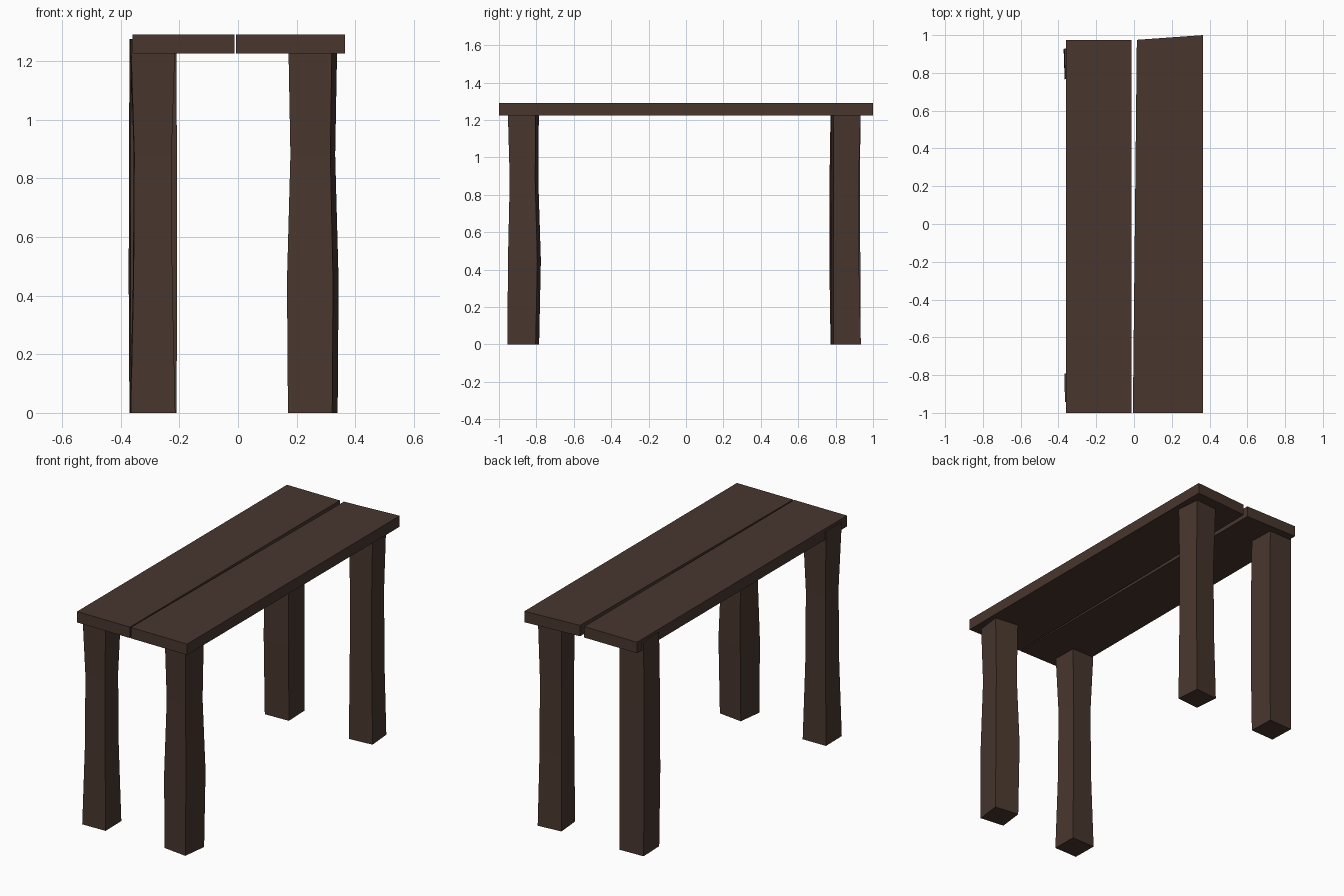
import bpy, bmesh
from math import radians
from mathutils import Matrix, Vector

cube = bpy.data.objects.get("Cube")
if cube:
    bpy.data.objects.remove(cube, do_unlink=True)

# One dark stained wood for everything
wood = bpy.data.materials.new("dark_brown_wood")
wood.use_nodes = True
color = (0.065, 0.037, 0.027, 1.0)
wood.diffuse_color = color
bsdf = next(n for n in wood.node_tree.nodes if n.type == 'BSDF_PRINCIPLED')
bsdf.inputs["Base Color"].default_value = color
bsdf.inputs["Roughness"].default_value = 0.8


def loft(name, rings):
    """Closed solid through a stack of four-cornered rings."""
    bm = bmesh.new()
    loops = [[bm.verts.new(p) for p in ring] for ring in rings]
    for low, high in zip(loops, loops[1:]):
        for i in range(4):
            j = (i + 1) % 4
            bm.faces.new((low[i], low[j], high[j], high[i]))
    bm.faces.new(loops[0][::-1])
    bm.faces.new(loops[-1])
    bmesh.ops.recalc_face_normals(bm, faces=bm.faces)
    mesh = bpy.data.meshes.new(name)
    bm.to_mesh(mesh)
    bm.free()
    mesh.materials.append(wood)
    obj = bpy.data.objects.new(name, mesh)
    bpy.context.collection.objects.link(obj)


def plank(name, outline):
    loft(name, [[(x, y, z) for x, y in outline] for z in (1.225, 1.29)])


LEVELS = (0, 0.45, 0.88, 1.275)
CORNERS = ((-0.5, -0.5), (0.5, -0.5), (0.5, 0.5), (-0.5, 0.5))


def leg(name, x, y, turn, widths, drift=(0, 0, 0, 0)):
    """Roughly hewn post, with its own width and y drift at each level."""
    rot = Matrix.Rotation(radians(turn), 3, 'Z')
    rings = []
    for z, w, d in zip(LEVELS, widths, drift):
        center = Vector((x, y + d, z))
        rings.append([center + rot @ Vector((u * w, v * w, 0)) for u, v in CORNERS])
    loft(name, rings)


# Seat planks, the left one cut slightly askew
plank("right_plank", [(-0.36, -1), (-0.012, -1), (-0.012, 0.975), (-0.36, 0.975)])
plank("left_plank", [(-0.006, -1), (0.365, -1), (0.365, 1), (0.015, 0.975)])

# Four hand-hewn legs
leg("front_left_leg", 0.255, -0.87, -7, (0.152, 0.158, 0.137, 0.15), (0, 0.006, 0.004, 0))
leg("front_right_leg", -0.291, -0.866, 1, (0.152, 0.132, 0.127, 0.152))
leg("back_left_leg", 0.255, 0.855, 5, (0.148, 0.137, 0.135, 0.148), (0, -0.005, -0.005, 0))
leg("back_right_leg", -0.29, 0.853, 2, (0.155, 0.16, 0.158, 0.154), (0, -0.004, -0.004, 0))
